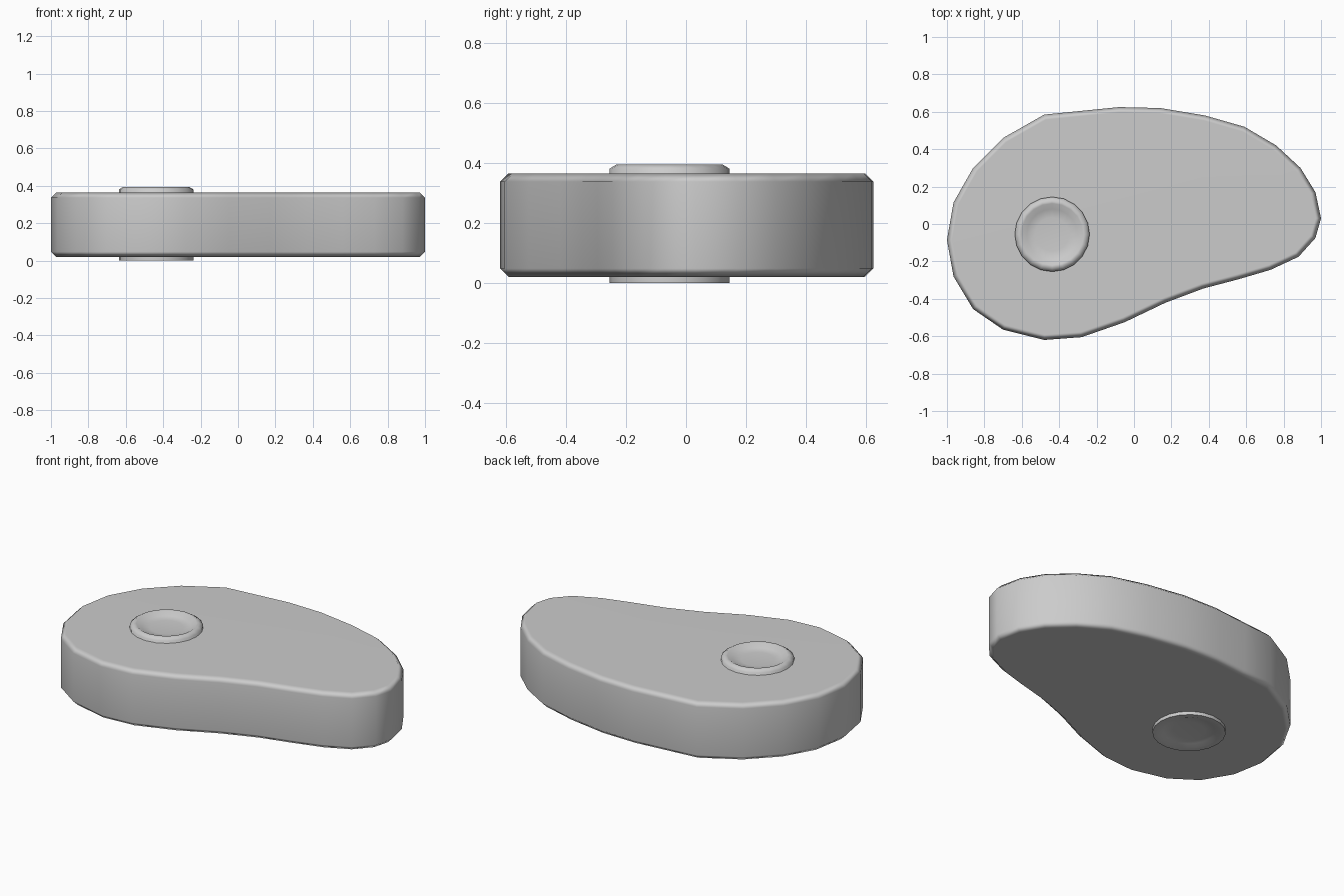
import bpy, bmesh, math

if "Cube" in bpy.data.objects:
    bpy.data.objects.remove(bpy.data.objects["Cube"])

grey = bpy.data.materials.new("plain grey")
grey.diffuse_color = (0.6, 0.6, 0.6, 1)
grey.use_nodes = True
grey.node_tree.nodes["Principled BSDF"].inputs["Base Color"].default_value = grey.diffuse_color


def finish(name, bm, angle):
    bmesh.ops.recalc_face_normals(bm, faces=bm.faces)
    mesh = bpy.data.meshes.new(name)
    bm.to_mesh(mesh)
    bm.free()
    mesh.materials.append(grey)
    obj = bpy.data.objects.new(name, mesh)
    bpy.context.collection.objects.link(obj)
    bpy.ops.object.select_all(action='DESELECT')
    obj.select_set(True)
    bpy.context.view_layer.objects.active = obj
    bpy.ops.object.shade_smooth_by_angle(angle=math.radians(angle))
    return obj


# Cam plate: teardrop outline, extruded, with chamfered rims
outline = [(1, .03), (.97, .17), (.89, .30), (.76, .42), (.59, .52), (.38, .58),
           (.14, .62), (-.08, .625), (-.28, .605), (-.48, .585), (-.70, .46),
           (-.86, .30), (-.965, .115), (-1, -.085), (-.965, -.28), (-.86, -.455),
           (-.70, -.565), (-.48, -.62), (-.28, -.605), (-.05, -.525), (.17, -.42),
           (.37, -.345), (.56, -.295), (.73, -.245), (.88, -.175), (.97, -.075)]
bm = bmesh.new()
base = bm.faces.new([bm.verts.new((x, y, 0.02)) for x, y in outline])
top = bmesh.ops.extrude_face_region(bm, geom=[base], use_keep_orig=True)
bmesh.ops.translate(bm, vec=(0, 0, 0.345),
                    verts=[v for v in top["geom"] if isinstance(v, bmesh.types.BMVert)])
bmesh.ops.recalc_face_normals(bm, faces=bm.faces)
rims = [e for e in bm.edges if abs(e.verts[0].co.z - e.verts[1].co.z) < 1e-4]
bmesh.ops.bevel(bm, geom=rims, offset=0.028, segments=1, affect='EDGES')
plate = finish("cam_plate", bm, 60)
weighted = plate.modifiers.new("flat caps", 'WEIGHTED_NORMAL')
weighted.keep_sharp = True

# Pivot pin: turned profile with a shallow dish at each end
SIDES = 20
profile = [(.09, .369), (.135, .374), (.165, .393), (.178, .394), (.2, .38),
           (.2, 0), (.17, .001), (.14, .012), (.09, .016)]
bm = bmesh.new()
rings = []
for r, z in profile:
    rings.append([bm.verts.new((-.4375 + r * math.cos(2 * math.pi * i / SIDES),
                                -.055 + r * math.sin(2 * math.pi * i / SIDES), z))
                  for i in range(SIDES)])
for a, b in zip(rings, rings[1:]):
    for i in range(SIDES):
        j = (i + 1) % SIDES
        bm.faces.new((a[i], a[j], b[j], b[i]))
bm.faces.new(rings[0])
bm.faces.new(rings[-1])
finish("pivot_pin", bm, 60)
